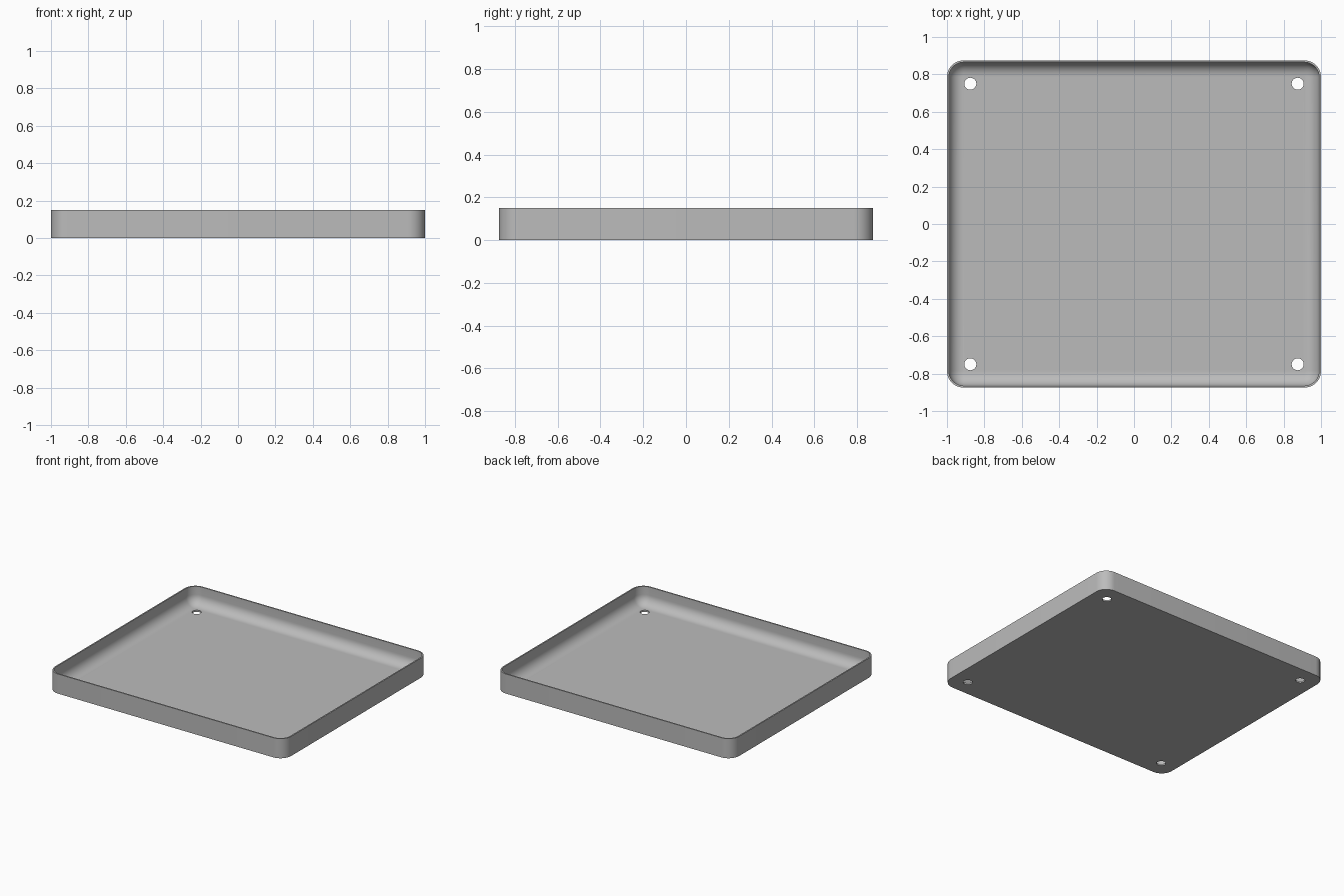
import bpy, bmesh, math

if "Cube" in bpy.data.objects:
    bpy.data.objects.remove(bpy.data.objects["Cube"])

HX, HY, H = 1.0, 0.875, 0.15       # half sizes and height
R, WALL, FLOOR, FILLET = 0.09, 0.01, 0.0125, 0.075
CORNER_STEPS, FILLET_STEPS = 12, 10

grey = bpy.data.materials.new("light grey")
grey.diffuse_color = (0.5, 0.5, 0.5, 1)
grey.use_nodes = True
grey.node_tree.nodes["Principled BSDF"].inputs["Base Color"].default_value = grey.diffuse_color


def ring(bm, inset, z):
    """Rounded rectangle loop, inset from the outer wall."""
    r, verts = R - inset, []
    for k, (sx, sy) in enumerate([(1, 1), (-1, 1), (-1, -1), (1, -1)]):
        for i in range(CORNER_STEPS + 1):
            a = math.pi / 2 * (k + i / CORNER_STEPS)
            verts.append(bm.verts.new((sx * (HX - R) + r * math.cos(a),
                                       sy * (HY - R) + r * math.sin(a), z)))
    return verts


# Tray shell: outer wall, rim, inner wall, rounded floor edge
profile = [(0, 0), (0, H), (WALL, H)]
for i in range(FILLET_STEPS + 1):
    a = math.pi / 2 * i / FILLET_STEPS
    profile.append((WALL + FILLET * (1 - math.cos(a)),
                    FLOOR + FILLET * (1 - math.sin(a))))
bm = bmesh.new()
rings = [ring(bm, d, z) for d, z in profile]
for lo, hi in zip(rings, rings[1:]):
    for i in range(len(lo)):
        j = (i + 1) % len(lo)
        bm.faces.new((lo[i], lo[j], hi[j], hi[i]))
bm.faces.new(rings[0][::-1])
bm.faces.new(rings[-1])
bmesh.ops.recalc_face_normals(bm, faces=bm.faces)
mesh = bpy.data.meshes.new("tray")
bm.to_mesh(mesh)
bm.free()
mesh.materials.append(grey)
tray = bpy.data.objects.new("tray", mesh)
bpy.context.collection.objects.link(tray)

# Four screw holes through the floor
bm = bmesh.new()
for sx in (-1, 1):
    for sy in (-1, 1):
        made = bmesh.ops.create_cone(bm, cap_ends=True, segments=32,
                                     radius1=0.032, radius2=0.032, depth=0.2)
        bmesh.ops.translate(bm, verts=made["verts"], vec=(sx * 0.875, sy * 0.75, 0))
cut_mesh = bpy.data.meshes.new("hole_cutter")
bm.to_mesh(cut_mesh)
bm.free()
cutter = bpy.data.objects.new("hole_cutter", cut_mesh)
bpy.context.collection.objects.link(cutter)
cutter.hide_render = True

bpy.context.view_layer.objects.active = tray
tray.select_set(True)
mod = tray.modifiers.new("holes", 'BOOLEAN')
mod.operation, mod.solver, mod.object = 'DIFFERENCE', 'EXACT', cutter
bpy.ops.object.modifier_apply(modifier=mod.name)
bpy.data.objects.remove(cutter)
bpy.ops.object.shade_smooth_by_angle(angle=math.radians(30))
